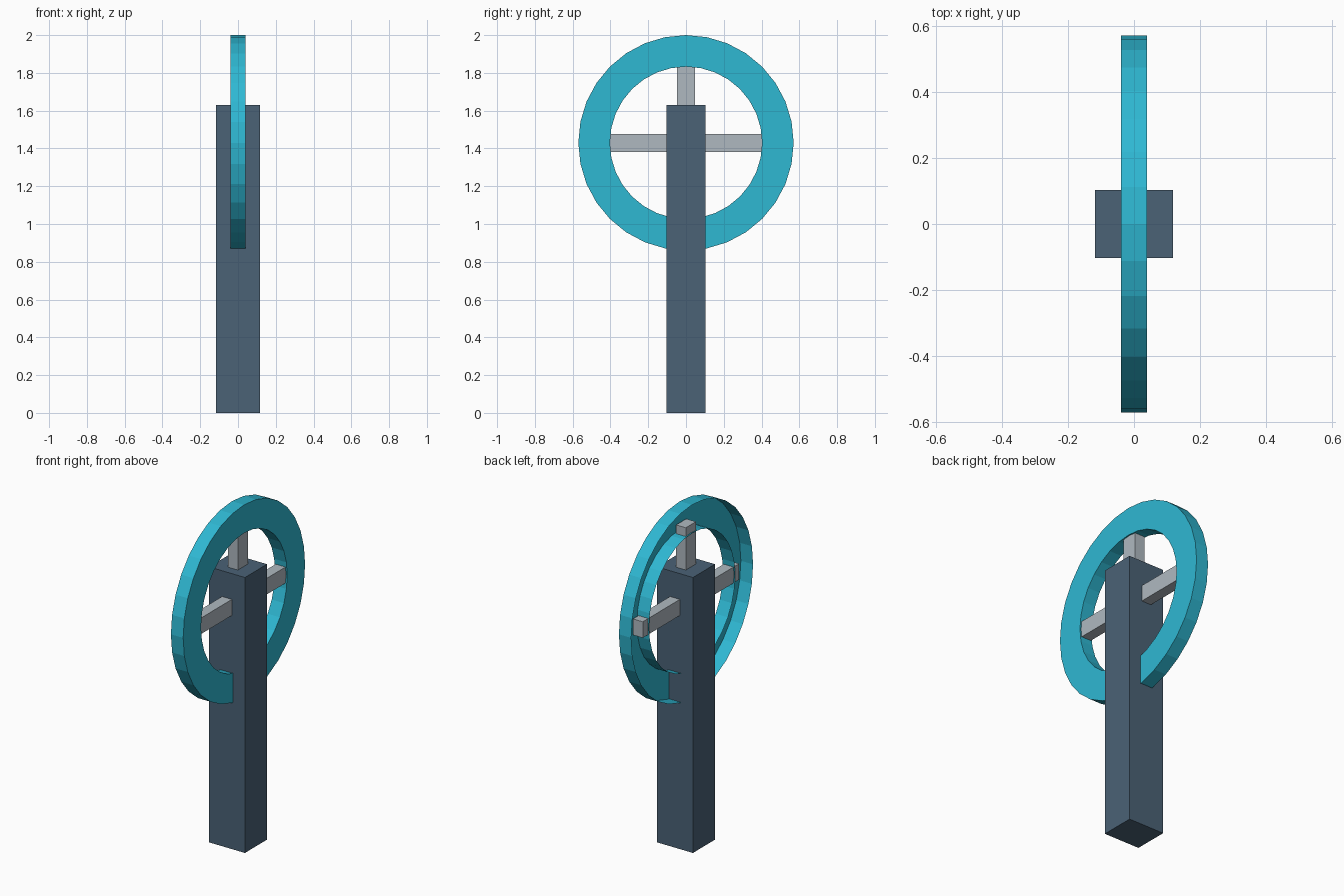
import bpy, bmesh, math
from mathutils import Vector

if "Cube" in bpy.data.objects:
    bpy.data.objects.remove(bpy.data.objects["Cube"], do_unlink=True)


def make_material(name, rgb):
    mat = bpy.data.materials.new(name)
    mat.use_nodes = True
    color = (*rgb, 1.0)
    mat.diffuse_color = color
    mat.node_tree.nodes["Principled BSDF"].inputs["Base Color"].default_value = color
    return mat


def finish(name, bm, mat):
    mesh = bpy.data.meshes.new(name)
    bm.to_mesh(mesh)
    bm.free()
    mesh.materials.append(mat)
    obj = bpy.data.objects.new(name, mesh)
    bpy.context.collection.objects.link(obj)
    return obj


def box(name, size, center, mat):
    bm = bmesh.new()
    bmesh.ops.create_cube(bm, size=1.0)
    bmesh.ops.scale(bm, vec=size, verts=bm.verts)
    bmesh.ops.translate(bm, vec=center, verts=bm.verts)
    return finish(name, bm, mat)


slate = make_material("slate_blue", (0.069, 0.122, 0.181))
cyan = make_material("cyan", (0.028, 0.48, 0.65))
grey = make_material("light_grey", (0.43, 0.485, 0.53))

HUB_Z = 1.43
OUTER, INNER, HALF_WIDTH = 0.57, 0.403, 0.04
hub = Vector((0, 0, HUB_Z))

# Post
box("post", (0.235, 0.206, 1.63), (0, 0, 0.815), slate)

# Crossed spokes running through the post into the hollow rim
box("horizontal_spoke", (0.064, 0.9, 0.095), hub, grey)
box("vertical_spoke", (0.064, 0.095, 0.9), hub, grey)

# Hollow rim: a U-shaped channel, open on the -x side, spun about the x axis
bm = bmesh.new()
profile = [(-HALF_WIDTH, OUTER), (HALF_WIDTH, OUTER),
           (HALF_WIDTH, INNER), (-HALF_WIDTH, INNER)]
verts = [bm.verts.new((x, 0, HUB_Z + r)) for x, r in profile]
edges = [bm.edges.new(pair) for pair in zip(verts, verts[1:])]
bmesh.ops.spin(bm, geom=verts + edges, cent=hub, axis=(1, 0, 0),
               angle=math.tau, steps=32)
bmesh.ops.remove_doubles(bm, verts=bm.verts, dist=0.0001)
bmesh.ops.recalc_face_normals(bm, faces=bm.faces)
# Make the closed side face outwards
bm.normal_update()
side = max(bm.faces, key=lambda f: f.calc_center_median().x)
if side.normal.x < 0:
    bmesh.ops.reverse_faces(bm, faces=bm.faces)
finish("wheel_rim", bm, cyan)
